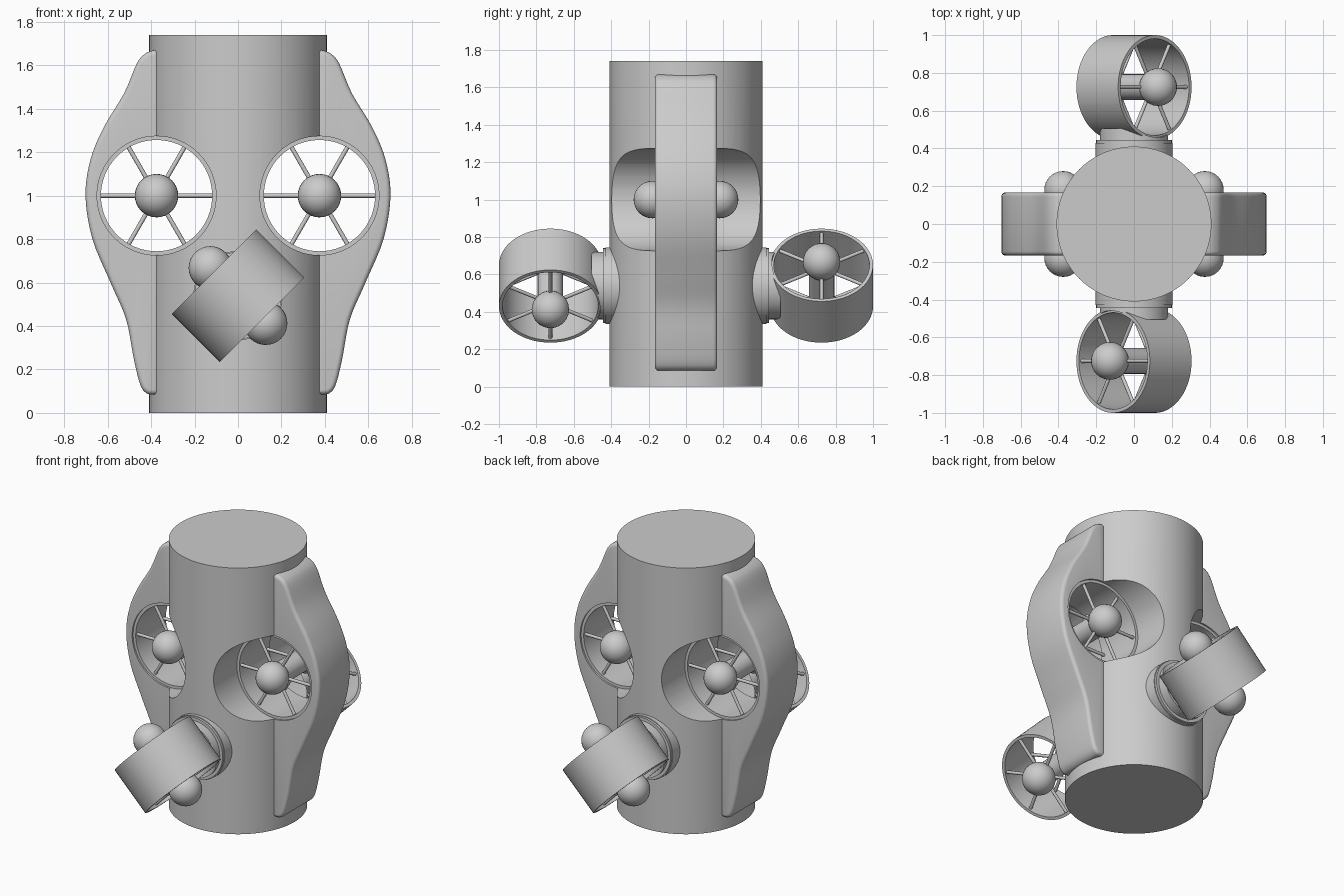
import bpy, bmesh
from math import pi, radians, cos, sin
from mathutils import Matrix, Vector

if "Cube" in bpy.data.objects:
    bpy.data.objects.remove(bpy.data.objects["Cube"])

T, R = Matrix.Translation, Matrix.Rotation
ALONG_Y = R(pi / 2, 4, 'X')


def finish(name, bm):
    bmesh.ops.recalc_face_normals(bm, faces=bm.faces)
    me = bpy.data.meshes.new(name)
    bm.to_mesh(me)
    bm.free()
    ob = bpy.data.objects.new(name, me)
    bpy.context.collection.objects.link(ob)
    return ob


def apply_and_smooth(ob, angle=35):
    bpy.ops.object.select_all(action='DESELECT')
    ob.select_set(True)
    bpy.context.view_layer.objects.active = ob
    for m in list(ob.modifiers):
        bpy.ops.object.modifier_apply(modifier=m.name)
    bpy.ops.object.shade_smooth_by_angle(angle=radians(angle))


def cyl(bm, r, depth, mat, segs=64):
    bmesh.ops.create_cone(bm, cap_ends=True, segments=segs, radius1=r,
                          radius2=r, depth=depth, matrix=mat)


def cylinder(name, r, depth, mat, segs=64):
    bm = bmesh.new()
    cyl(bm, r, depth, mat, segs)
    return finish(name, bm)


def cut(ob, cutter):
    m = ob.modifiers.new("cut", 'BOOLEAN')
    m.operation, m.solver, m.object = 'DIFFERENCE', 'EXACT', cutter


def lathe(bm, profile, segs=64):
    rings = [[bm.verts.new((r * cos(2 * pi * i / segs), r * sin(2 * pi * i / segs), z))
              for i in range(segs)] for r, z in profile]
    for a, b in zip(rings, rings[1:] + rings[:1]):
        for i in range(segs):
            j = (i + 1) % segs
            bm.faces.new((a[i], a[j], b[j], b[i]))


def thruster(name, mat):
    # open duct
    bm = bmesh.new()
    h = 0.156
    lathe(bm, [(0.275, -h), (0.275, h), (0.256, h), (0.256, -h)])
    duct = finish(name + "_duct", bm)
    # hub shaft with a round nose at each end
    bm = bmesh.new()
    cyl(bm, 0.068, 0.34, Matrix(), 32)
    for s in (-1, 1):
        bmesh.ops.create_uvsphere(bm, u_segments=32, v_segments=16, radius=0.1,
                                  matrix=T((0, 0, s * 0.18)))
    hub = finish(name + "_hub", bm)
    # two sets of six spokes
    bm = bmesh.new()
    for s in (-1, 1):
        for k in range(6):
            m = R(k * pi / 3, 4, 'Z') @ T((0.16, 0, s * 0.135)) @ R(pi / 2, 4, 'Y')
            cyl(bm, 0.01, 0.205, m, 12)
    spokes = finish(name + "_spokes", bm)
    for ob in (duct, hub, spokes):
        ob.data.transform(mat)
        apply_and_smooth(ob)


def catmull(pts, steps=5):
    pts = [Vector(p) for p in pts]
    ext = [pts[0]] + pts + [pts[-1]]
    out = []
    for a, b, c, d in zip(ext, ext[1:], ext[2:], ext[3:]):
        for i in range(steps):
            t = i / steps
            out.append(0.5 * (2 * b + (c - a) * t + (2 * a - 5 * b + 4 * c - d) * t * t
                              + (3 * b - a - 3 * c + d) * t ** 3))
    return out + [pts[-1]]


# main hull with two side tunnels
body = cylinder("hull", 0.41, 1.74, T((0, 0, 0.87)), 96)
OUTLINE = [(0.385, 0.085), (0.42, 0.09), (0.45, 0.13), (0.48, 0.25), (0.515, 0.43),
           (0.587, 0.6), (0.67, 0.8), (0.702, 1.0), (0.678, 1.17), (0.615, 1.32),
           (0.525, 1.47), (0.465, 1.61), (0.425, 1.655), (0.385, 1.67)]

for side, sx in (("right", 1), ("left", -1)):
    centre = T((sx * 0.375, 0, 1.0))
    tunnel = cylinder(side + "_tunnel_cutter", 0.274, 1.2, centre @ ALONG_Y)
    tunnel.hide_render = True
    tunnel.hide_set(True)
    cut(body, tunnel)

    # curved side fairing
    bm = bmesh.new()
    prof = [Vector((0.36, 0.085))] + catmull(OUTLINE) + [Vector((0.36, 1.67))]
    face = bm.faces.new([bm.verts.new((sx * p.x, -0.167, p.y)) for p in prof])
    new = bmesh.ops.extrude_face_region(bm, geom=[face])["geom"]
    bmesh.ops.translate(bm, vec=(0, 0.334, 0),
                        verts=[v for v in new if isinstance(v, bmesh.types.BMVert)])
    fairing = finish(side + "_fairing", bm)
    bev = fairing.modifiers.new("round", 'BEVEL')
    bev.width, bev.segments, bev.limit_method, bev.angle_limit = 0.022, 4, 'ANGLE', radians(60)
    cut(fairing, tunnel)
    apply_and_smooth(fairing)
    thruster(side + "_tunnel_thruster", centre @ ALONG_Y)

apply_and_smooth(body)

# tilted outboard thrusters, front and its half-turn copy at the back
for side, turn in (("front", Matrix()), ("back", R(pi, 4, 'Z'))):
    pose = turn @ T((0, -0.725, 0.54)) @ R(-pi / 4, 4, 'Y')
    thruster(side + "_outer_thruster", pose)
    # round mounting plates
    plate = cylinder(side + "_mount_plate", 0.205, 0.12,
                     turn @ T((0, -0.37, 0.54)) @ ALONG_Y)
    rim = cylinder(side + "_mount_rim", 0.2, 0.07,
                   turn @ T((0, -0.41, 0.54)) @ ALONG_Y)
    # neck trimmed to the duct's curve
    neck = cylinder(side + "_mount_neck", 0.18, 0.12,
                    turn @ T((0, -0.445, 0.54)) @ ALONG_Y)
    trim = cylinder(side + "_neck_cutter", 0.266, 0.8, pose)
    trim.hide_render = True
    trim.hide_set(True)
    cut(neck, trim)
    for ob in (plate, rim, neck):
        apply_and_smooth(ob)
